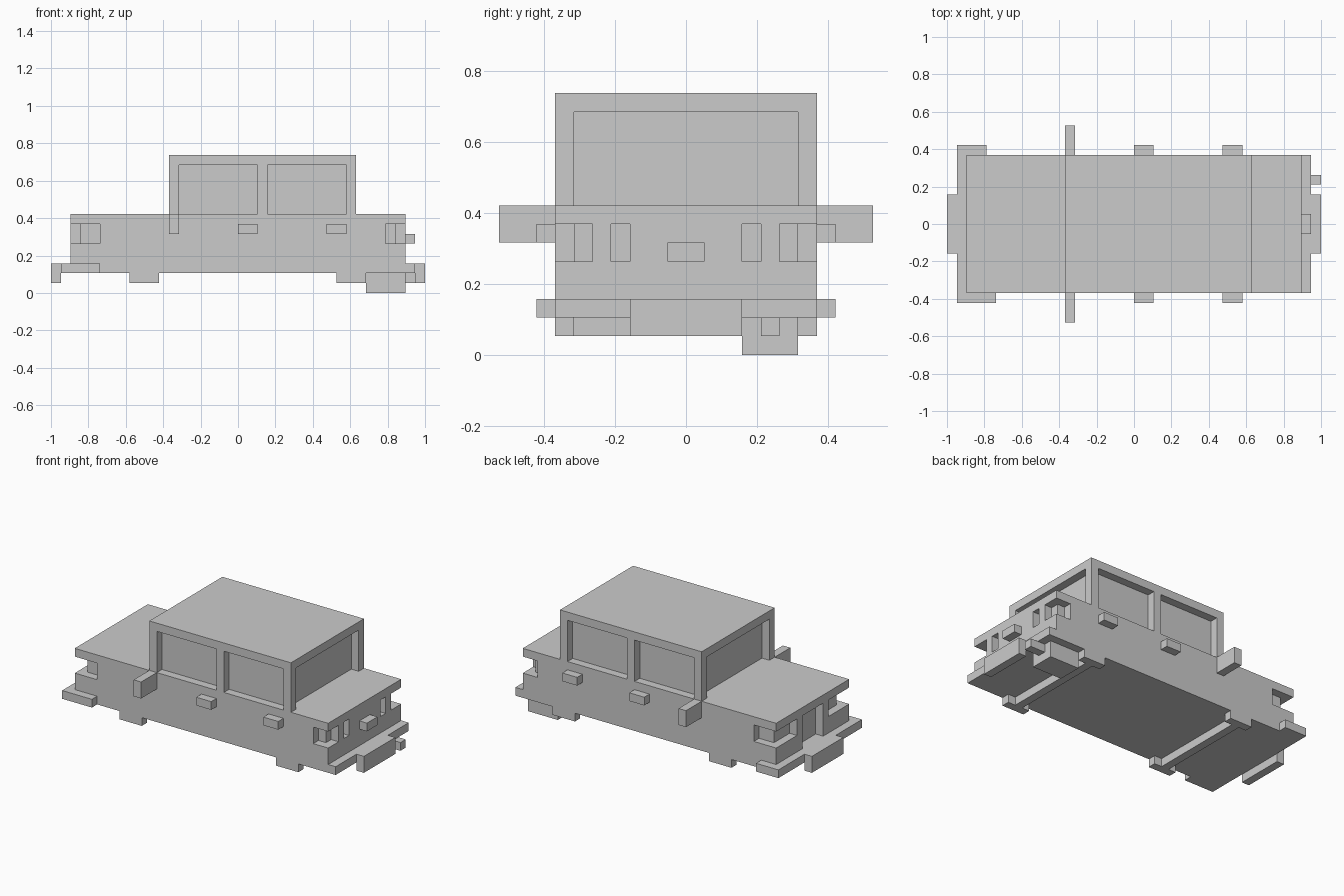
import bpy, bmesh
from mathutils import Vector, Matrix

if "Cube" in bpy.data.objects:
    bpy.data.objects.remove(bpy.data.objects["Cube"])

U = 2 / 38  # one grid block: the car is 38 blocks long


def boxes(name, specs):
    """One object from boxes given in blocks as (x0, x1, y0, y1, z0, z1)."""
    bm = bmesh.new()
    for x0, x1, y0, y1, z0, z1 in specs:
        size = Vector((x1 - x0, abs(y1 - y0), z1 - z0)) * U
        mid = Vector((x0 + x1, y0 + y1, z0 + z1)) * U / 2
        bmesh.ops.create_cube(bm, size=1, matrix=Matrix.Translation(mid) @ Matrix.Diagonal(size).to_4x4())
    mesh = bpy.data.meshes.new(name)
    bm.to_mesh(mesh)
    bm.free()
    obj = bpy.data.objects.new(name, mesh)
    bpy.context.collection.objects.link(obj)
    return obj


def both(*specs):
    """The given boxes plus their copies mirrored across the car's centre line."""
    return [(a, b, s * c, s * d, e, f) for s in (1, -1) for a, b, c, d, e, f in specs]


def carve(obj, specs):
    """Cut boxes out of an object, then drop the cutter."""
    cutter = boxes("cutter", specs)
    cutter.hide_render = True
    mod = obj.modifiers.new("carve", 'BOOLEAN')
    mod.object, mod.operation, mod.solver, mod.use_self = cutter, 'DIFFERENCE', 'EXACT', True
    dg = bpy.context.evaluated_depsgraph_get()
    mesh = bpy.data.meshes.new_from_object(obj.evaluated_get(dg))
    obj.modifiers.clear()
    obj.data = mesh
    bpy.data.objects.remove(cutter)


# Lower body with wrap-around lamp recesses, grille and rear slots
body = boxes("body", [(-17, 17, -7, 7, 2, 8)])
carve(body, both(
    (-18, -16, 3, 8, 5, 7), (-18, -14, 6, 8, 5, 7),   # headlamp corner
    (16, 18, 5, 8, 5, 7), (15, 18, 6, 8, 5, 7),       # tail lamp corner
    (16, 18, 3, 4, 5, 7),                             # rear slot
) + [(-18, -16, -2, 2, 3, 7)])                        # grille

# Cabin with recessed windows on all four sides
cabin = boxes("cabin", [(-7, 12, -7, 7, 8, 14)])
carve(cabin, both((-6, 2, 6, 8, 8, 13), (3, 11, 6, 8, 8, 13)) +
      [(-8, -6, -6, 6, 8, 13), (11, 13, -6, 6, 8, 13)])

# Mirrors and handles
boxes("side_mirrors", both((-7, -6, 7, 10, 6, 8)))
boxes("door_handles", both((0, 2, 7, 8, 6, 7), (9, 11, 7, 8, 6, 7)))
boxes("trunk_handle", [(17, 18, -1, 1, 5, 6)])

# Bumpers: the front one wraps round the corners, a block longer on one side
boxes("front_bumper", [(-18, -17, -8, 8, 2, 3), (-17, -15, 7, 8, 2, 3), (-17, -14, -8, -7, 2, 3)])
boxes("rear_bumper", [(17, 18, -7, 7, 2, 3)])
boxes("front_bumper_guard", [(-19, -18, -3, 3, 1, 3)])
boxes("rear_bumper_guard", [(18, 19, -3, 3, 1, 3)])

# Wheels and axles
for end, x in (("front", -11), ("rear", 10)):
    boxes(end + "_wheels", both((x, x + 3, 6, 7, 1, 2)))
    boxes(end + "_axle", [(x + 1, x + 2, -6, 6, 1, 2)])

# Exhaust
boxes("muffler", [(13, 17, 3, 6, 0, 2)])
boxes("tailpipe", [(17, 19, 4, 5, 1, 2)])
